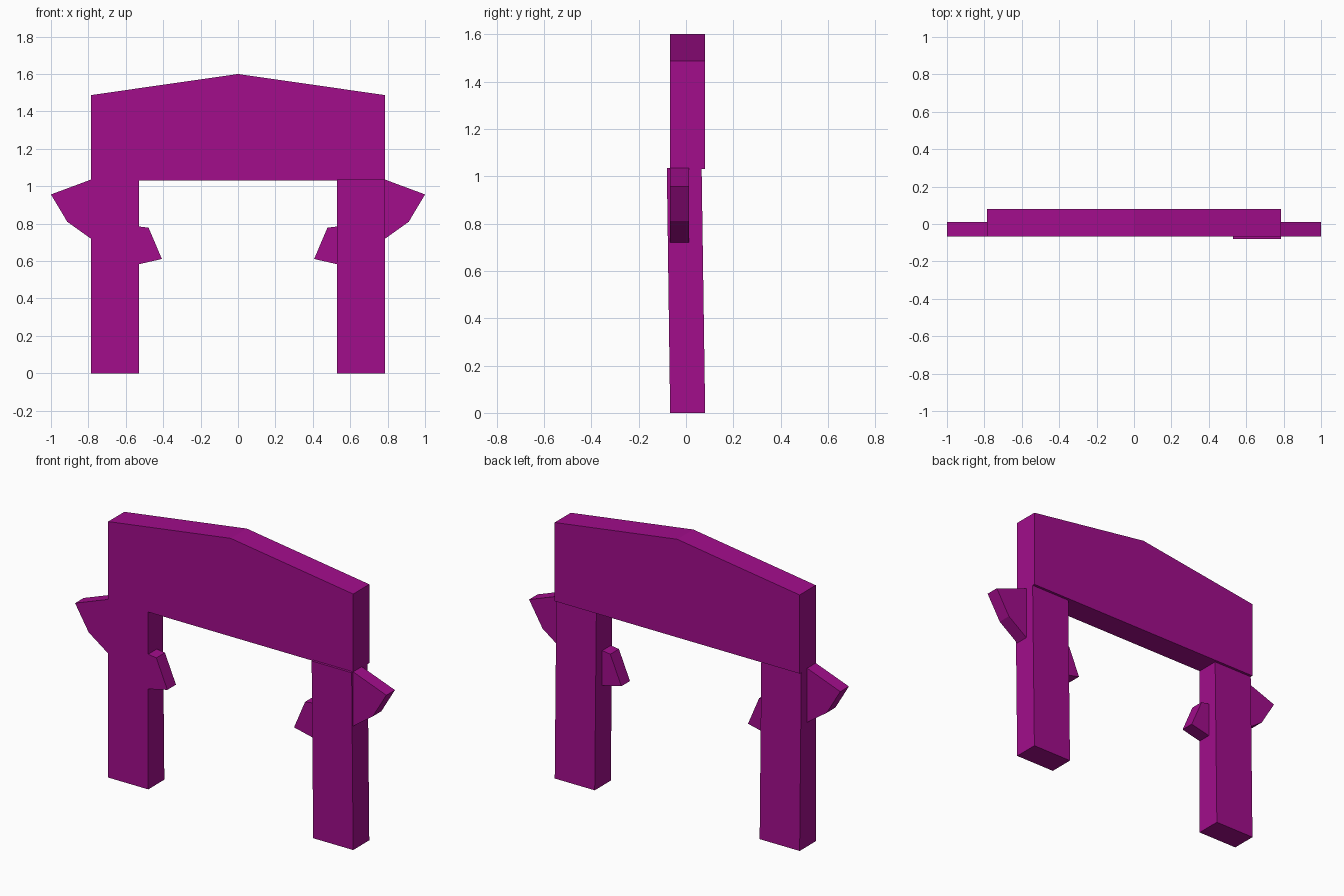
import bpy

if "Cube" in bpy.data.objects:
    bpy.data.objects.remove(bpy.data.objects["Cube"])

mat = bpy.data.materials.new("magenta")
mat.diffuse_color = (0.36, 0.004, 0.26, 1)
mat.use_nodes = True
mat.node_tree.nodes["Principled BSDF"].inputs["Base Color"].default_value = mat.diffuse_color

FRONT, BACK = -0.067, 0.081


def prism(name, front, back):
    """Join matching front and back outlines into a closed solid."""
    n = len(front)
    faces = [tuple(range(n)), tuple(reversed(range(n, 2 * n)))]
    faces += [(i, i + n, (i + 1) % n + n, (i + 1) % n) for i in range(n)]
    mesh = bpy.data.meshes.new(name)
    mesh.from_pydata(front + back, [], faces)
    mesh.materials.append(mat)
    ob = bpy.data.objects.new(name, mesh)
    bpy.context.collection.objects.link(ob)
    return ob


def extrude(name, profile, y0, y1):
    return prism(name, [(x, y0, z) for x, z in profile],
                 [(x, y1, z) for x, z in profile])


def side_profile(points, side):
    """Mirror an xz outline, keeping its winding direction."""
    pts = [(x * side, z) for x, z in points]
    return pts if side > 0 else pts[::-1]


# Gabled beam
extrude("beam", [(-0.787, 1.03), (0.787, 1.03), (0.787, 1.487),
                 (0, 1.6), (-0.787, 1.487)], FRONT, BACK)

leg = [(0.53, 0), (0.787, 0), (0.787, 1.035), (0.53, 1.035)]
outer = [(0.787, 0.72), (0.913, 0.81), (1.0, 0.956), (0.787, 1.035)]
inner = [(0.53, 0.583), (0.53, 0.785), (0.478, 0.778), (0.407, 0.611)]

for label, side in (("left", -1), ("right", 1)):
    # Leg: the back slopes inward; only the right leg leans forward in front
    top_front = -0.081 if side > 0 else FRONT
    outline = side_profile(leg, side)
    prism(label + "_leg",
          [(x, top_front if z else FRONT, z) for x, z in outline],
          [(x, 0.066 if z else BACK, z) for x, z in outline])
    # Angular spurs outside and inside the leg
    extrude(label + "_outer_spur", side_profile(outer, side), FRONT, 0.012)
    extrude(label + "_inner_spur", side_profile(inner[::-1], side)[::-1],
            FRONT, 0.012)

# Consistent outward normals
import bmesh
for ob in bpy.context.collection.objects:
    bm = bmesh.new()
    bm.from_mesh(ob.data)
    bmesh.ops.recalc_face_normals(bm, faces=bm.faces)
    bm.to_mesh(ob.data)
    bm.free()
